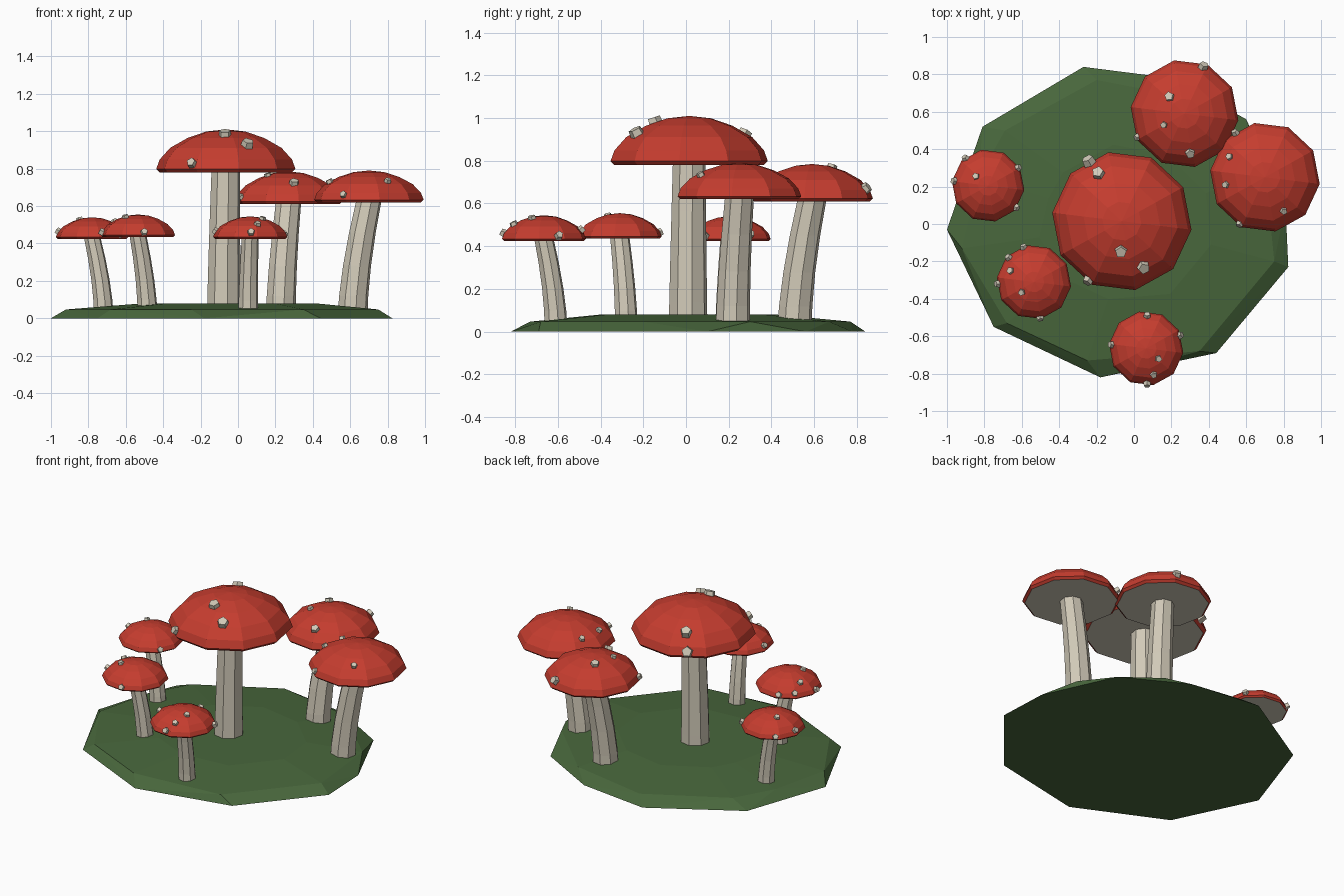
import bpy, bmesh, math
from mathutils import Vector

cube = bpy.data.objects.get("Cube")
if cube:
    bpy.data.objects.remove(cube)


def material(name, rgb):
    m = bpy.data.materials.new(name)
    m.use_nodes = True
    m.diffuse_color = (*rgb, 1)
    m.node_tree.nodes["Principled BSDF"].inputs["Base Color"].default_value = (*rgb, 1)
    return m


RED = material("cap red", (0.56, 0.046, 0.028))
CREAM = material("stem cream", (0.64, 0.59, 0.48))
GREEN = material("grass green", (0.065, 0.135, 0.045))


def finish(bm, name, *mats):
    bmesh.ops.recalc_face_normals(bm, faces=bm.faces)
    mesh = bpy.data.meshes.new(name)
    bm.to_mesh(mesh)
    bm.free()
    for m in mats:
        mesh.materials.append(m)
    obj = bpy.data.objects.new(name, mesh)
    bpy.context.collection.objects.link(obj)
    return obj


def loft(bm, rings, sides, phase=0.0):
    """Skin (centre, radius) rings, closed at both ends."""
    loops = []
    for c, r in rings:
        angles = [phase + math.tau * i / sides for i in range(sides)]
        loops.append([bm.verts.new(Vector(c) + Vector((r * math.cos(a), r * math.sin(a), 0)))
                      for a in angles])
    for lo, hi in zip(loops, loops[1:]):
        for i in range(sides):
            j = (i + 1) % sides
            bm.faces.new((lo[i], lo[j], hi[j], hi[i]))
    base = bm.faces.new(loops[0][::-1])
    top = bm.faces.new(loops[-1])
    return base, top


# Cap outline: radius fraction, height fraction
PROFILE = [(0.95, 0), (1.0, 0.08), (0.95, 0.3), (0.8, 0.57), (0.55, 0.8), (0.28, 0.95)]


def cap_height(rho):
    pts = PROFILE[1:] + [(0, 1)]
    for (r0, h0), (r1, h1) in zip(pts, pts[1:]):
        if rho >= r1:
            return h0 + (h1 - h0) * (r0 - rho) / (r0 - r1)
    return 1


def mushroom(name, cap, radius, low, high, foot, stem_r, spots):
    cx, cy = cap
    height = high - low

    # Stem, bending towards the cap
    bm = bmesh.new()
    rings = []
    for t in (0, 0.12, 0.4, 0.7, 1):
        p = Vector(foot).lerp(Vector(cap), t ** 1.5)
        r = stem_r * (1.08 - 0.16 * t)
        rings.append(((p.x, p.y, 0.05 + (low - 0.04) * t), r))
    rings[-1] = ((cx, cy, low + 0.01), rings[-1][1])
    loft(bm, rings, 8, 0.2)
    finish(bm, name + "_stem", CREAM)

    # Faceted cap with a pale underside
    bm = bmesh.new()
    base, top = loft(bm, [((cx, cy, low + h * height), r * radius) for r, h in PROFILE],
                     10, math.radians(-7))
    base.material_index = 1
    bmesh.ops.poke(bm, faces=[top])
    for v in bm.verts:
        if (v.co.xy - Vector(cap)).length < 0.01:
            v.co.z = high
    finish(bm, name + "_cap", RED, CREAM)

    # Chunky five-sided spots standing on the cap surface
    bm = bmesh.new()
    for x, y, size in spots:
        d = Vector((x - cx, y - cy))
        rho = min(d.length / radius, 0.97)
        d.normalize()
        eps = 0.04
        slope = (cap_height(rho - eps) - cap_height(min(rho + eps, 1))) * height / (2 * eps * radius)
        normal = Vector((d.x * slope, d.y * slope, 1)).normalized()
        pos = Vector((cx + d.x * rho * radius, cy + d.y * rho * radius, low + cap_height(rho) * height))
        mat = normal.to_track_quat('Z', 'Y').to_matrix().to_4x4()
        mat.translation = pos
        bmesh.ops.create_cone(bm, cap_ends=True, segments=5, radius1=size, radius2=size * 0.85,
                              depth=size * 1.3, matrix=mat)
    finish(bm, name + "_spots", CREAM)


# Grassy mound: ground outline, rim and plateau wrapped in one hull
outline = [(-1, -0.03), (-0.81, 0.52), (-0.27, 0.84), (0.2, 0.78), (0.6, 0.56),
           (0.81, 0.1), (0.825, -0.23), (0.44, -0.69), (-0.18, -0.82), (-0.75, -0.55)]
rim = [(-0.92, -0.13), (-0.83, 0.25), (-0.69, 0.5), (-0.2, 0.77), (0.32, 0.67),
       (0.7, 0.3), (0.75, -0.2), (0.35, -0.68), (-0.25, -0.73), (-0.68, -0.53)]
bm = bmesh.new()
for x, y in outline:
    bm.verts.new((x, y, 0))
for x, y in rim:
    bm.verts.new((x, y, 0.047))
    bm.verts.new((x * 0.55, y * 0.55, 0.08))
bmesh.ops.convex_hull(bm, input=bm.verts)
finish(bm, "grass_mound", GREEN)

B, M, S = 0.037, 0.029, 0.021
mushroom("tall_mushroom", (-0.065, 0.015), 0.375, 0.78, 1.01, (-0.075, 0.01), 0.085,
         [(-0.19, 0.27, B), (-0.25, 0.35, B), (-0.07, -0.145, B), (0.05, -0.23, B), (-0.25, -0.31, M)])
mushroom("back_mushroom", (0.27, 0.59), 0.29, 0.61, 0.785, (0.23, 0.51), 0.075,
         [(0.19, 0.68, M), (0.16, 0.53, S), (0.3, 0.38, M), (0.37, 0.84, M), (0.01, 0.46, S)])
mushroom("left_mushroom", (0.7, 0.25), 0.295, 0.62, 0.79, (0.615, 0.22), 0.075,
         [(0.51, 0.36, S), (0.49, 0.21, S), (0.8, 0.07, S), (0.565, 0, S), (0.54, 0.49, S)])
mushroom("right_mushroom", (-0.78, 0.205), 0.195, 0.425, 0.54, (-0.72, 0.19), 0.049,
         [(-0.845, 0.255, S), (-0.905, 0.355, S), (-0.62, 0.3, S), (-0.62, 0.08, S), (-0.96, 0.23, S)])
mushroom("front_right_mushroom", (-0.535, -0.31), 0.2, 0.435, 0.555, (-0.485, -0.28), 0.05,
         [(-0.6, -0.365, S), (-0.66, -0.25, S), (-0.73, -0.32, S), (-0.5, -0.51, S),
          (-0.59, -0.125, S), (-0.67, -0.18, S)])
mushroom("front_mushroom", (0.065, -0.665), 0.2, 0.425, 0.545, (0.055, -0.61), 0.05,
         [(0.13, -0.72, S), (0.105, -0.805, S), (0.07, -0.855, S), (-0.12, -0.645, S),
          (0.26, -0.59, S), (0.07, -0.49, S)])
